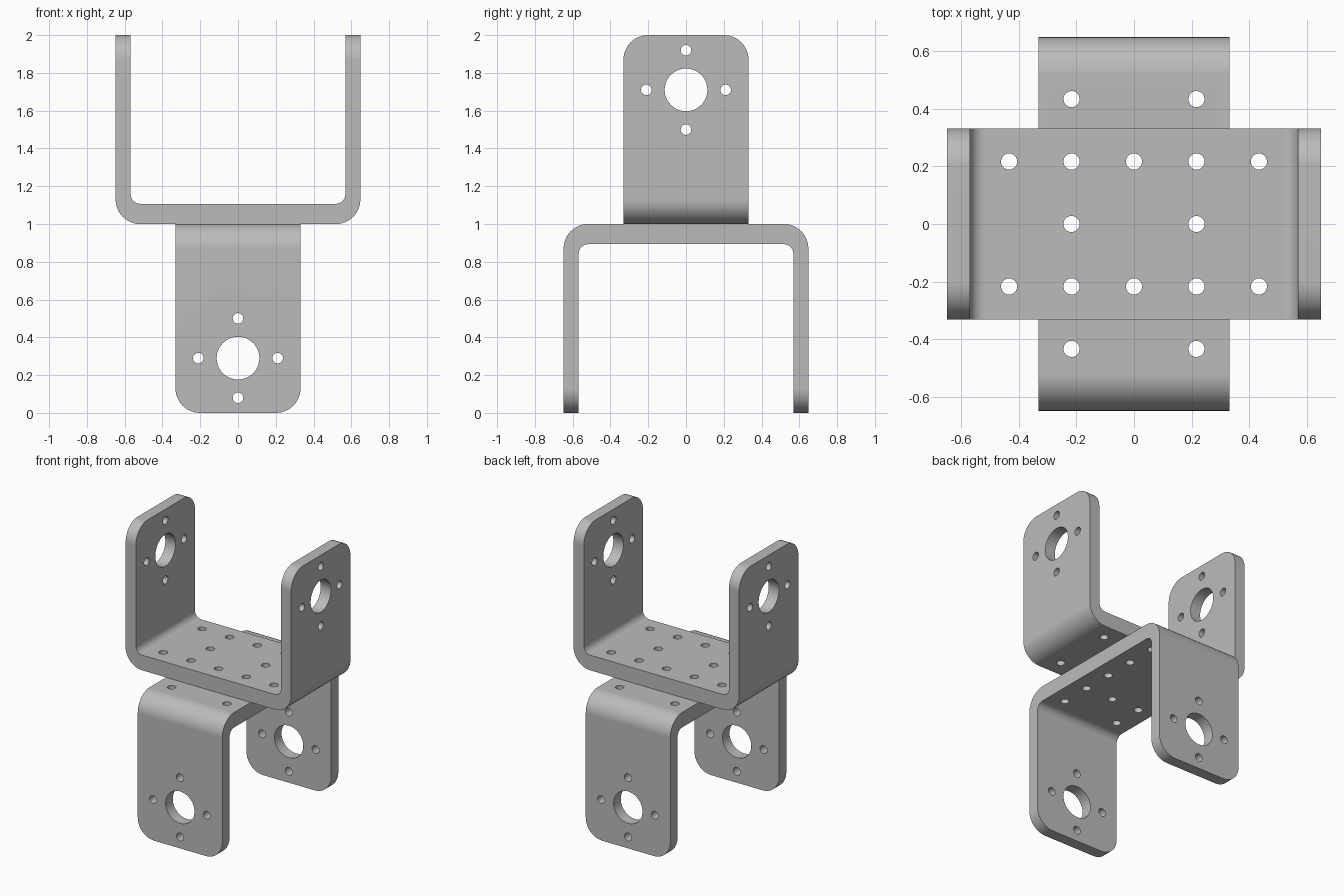
import bpy, bmesh, math
from mathutils import Matrix, Vector

if "Cube" in bpy.data.objects:
    bpy.data.objects.remove(bpy.data.objects["Cube"])

HALF_W, HALF_D, WALL, BASE = 0.648, 0.331, 0.08, 0.107
R_OUT, R_IN = 0.13, 0.05
PITCH, HOLE_R, HUB_R, HUB_Z = 0.2165, 0.028, 0.113, 1.71

steel = bpy.data.materials.new("plain grey metal")
steel.diffuse_color = (0.5, 0.5, 0.5, 1)
steel.use_nodes = True
steel.node_tree.nodes["Principled BSDF"].inputs["Base Color"].default_value = steel.diffuse_color


def arc(cx, cz, r, a0, a1, n=12):
    steps = [math.radians(a0 + (a1 - a0) * i / n) for i in range(n + 1)]
    return [(cx + r * math.cos(a), cz + r * math.sin(a)) for a in steps]


def make_object(name, bm):
    bmesh.ops.recalc_face_normals(bm, faces=bm.faces)
    mesh = bpy.data.meshes.new(name)
    bm.to_mesh(mesh)
    bm.free()
    mesh.materials.append(steel)
    obj = bpy.data.objects.new(name, mesh)
    bpy.context.collection.objects.link(obj)
    return obj


def prism(name, points, start, travel):
    """Extrude a closed outline; start maps a 2D point to 3D."""
    bm = bmesh.new()
    face = bm.faces.new([bm.verts.new(start(*p)) for p in points])
    out = bmesh.ops.extrude_face_region(bm, geom=[face])["geom"]
    bmesh.ops.translate(bm, vec=Vector(travel),
                        verts=[v for v in out if isinstance(v, bmesh.types.BMVert)])
    return make_object(name, bm)


def cut(obj, cutter, operation):
    mod = obj.modifiers.new(operation, "BOOLEAN")
    mod.object, mod.operation, mod.solver = cutter, operation, "EXACT"
    bpy.context.view_layer.objects.active = obj
    bpy.ops.object.modifier_apply(modifier=mod.name)
    bpy.data.objects.remove(cutter)


# Bent U strip
xo, xi = HALF_W, HALF_W - WALL
c = xo - R_OUT
d = xi - R_IN
outline = ([(-xo, 2)] + arc(-c, 1 + R_OUT, R_OUT, 180, 270)
           + arc(c, 1 + R_OUT, R_OUT, 270, 360) + [(xo, 2), (xi, 2)]
           + arc(d, 1 + BASE + R_IN, R_IN, 0, -90)
           + arc(-d, 1 + BASE + R_IN, R_IN, 270, 180) + [(-xi, 2)])
upper = prism("upper_bracket", outline,
              lambda x, z: (x, -HALF_D, z), (0, 2 * HALF_D, 0))

# Rounded ends of both arms: keep only what lies inside this side outline
e = HALF_D - R_OUT
side = ([(-HALF_D - .1, .8), (HALF_D + .1, .8), (HALF_D + .1, 1.5), (HALF_D, 1.5)]
        + arc(e, 2 - R_OUT, R_OUT, 0, 90) + arc(-e, 2 - R_OUT, R_OUT, 90, 180)
        + [(-HALF_D, 1.5), (-HALF_D - .1, 1.5)])
cut(upper, prism("arm_outline", side, lambda y, z: (-1, y, z), (2, 0, 0)), "INTERSECT")

# Drill holes through the arms and the base
bm = bmesh.new()


def drill(radius, depth, matrix, sides):
    bmesh.ops.create_cone(bm, cap_ends=True, segments=sides, radius1=radius,
                          radius2=radius, depth=depth, matrix=matrix)


along_x = Matrix.Rotation(math.pi / 2, 4, "Y")
drill(HUB_R, 2, Matrix.Translation((0, 0, HUB_Z)) @ along_x, 64)
for y, z in ((.21, 0), (-.21, 0), (0, .21), (0, -.21)):
    drill(HOLE_R, 2, Matrix.Translation((0, y, HUB_Z + z)) @ along_x, 32)
base_holes = [(i, j) for i in range(-2, 3) for j in (-1, 1)] + [(-1, 0), (1, 0)]
for i, j in base_holes:
    drill(HOLE_R, .4, Matrix.Translation((i * PITCH, j * PITCH, 1.05)), 32)
cut(upper, make_object("drills", bm), "DIFFERENCE")

# Lower bracket: same part, upside down and turned a quarter
lower = bpy.data.objects.new("lower_bracket", upper.data.copy())
bpy.context.collection.objects.link(lower)
lower.data.transform(Matrix(((0, 1, 0, 0), (1, 0, 0, 0), (0, 0, -1, 2), (0, 0, 0, 1))))

for obj in (upper, lower):
    bpy.ops.object.select_all(action="DESELECT")
    obj.select_set(True)
    bpy.context.view_layer.objects.active = obj
    bpy.ops.object.shade_smooth_by_angle(angle=math.radians(30))
    weighted = obj.modifiers.new("clean_shading", "WEIGHTED_NORMAL")
    weighted.keep_sharp = True
